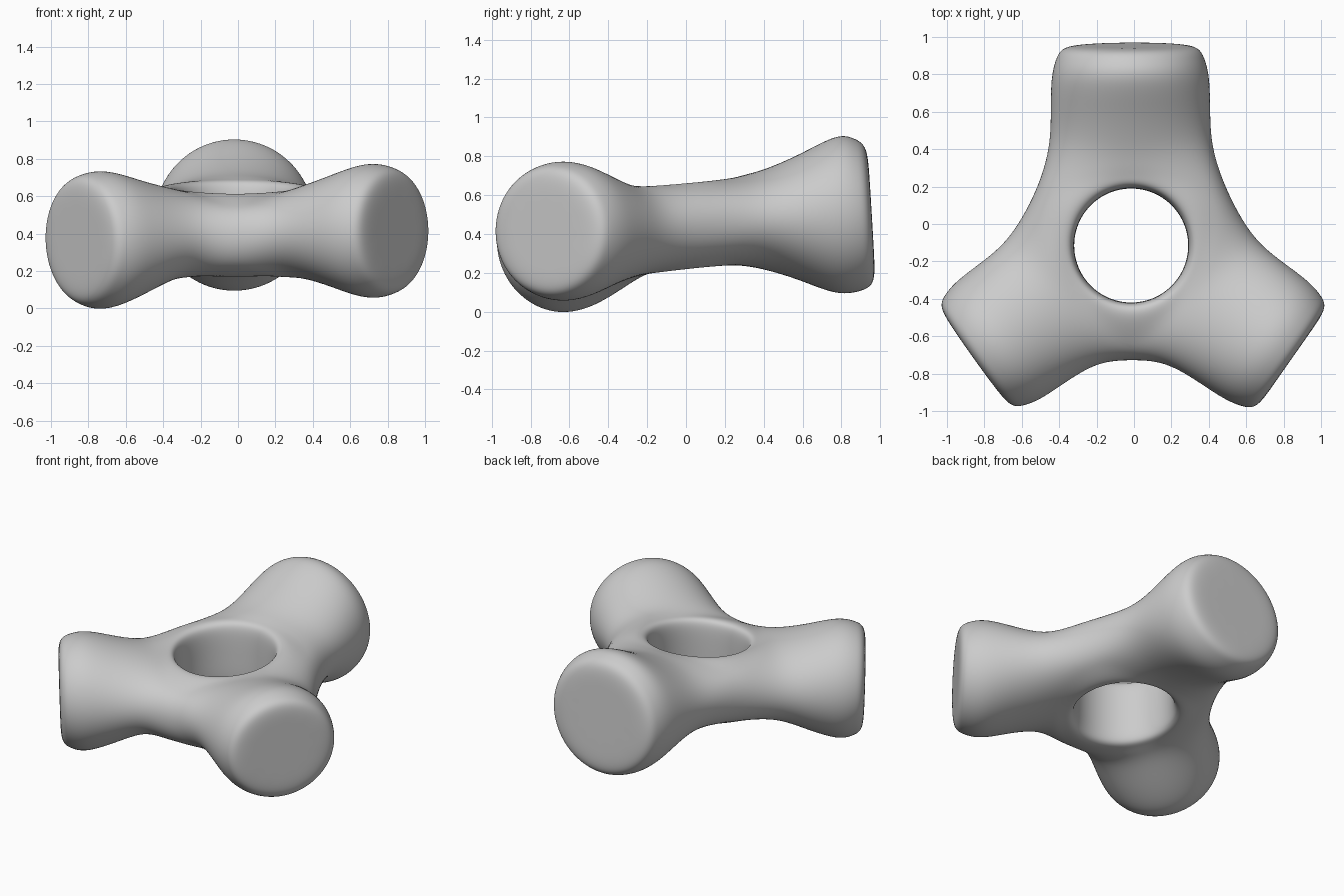
import bpy, bmesh
from math import sin, cos, radians

if "Cube" in bpy.data.objects:
    bpy.data.objects.remove(bpy.data.objects["Cube"])

CX, CY = -0.015, -0.115      # hole centre
K = 1.047                    # makes up for subdivision shrinkage of 12-sided loops
bm = bmesh.new()


def hub_z(y):
    # the hub plane rises gently toward the back
    return 0.44 + 0.1 * y


def polar(r, deg, dz):
    x, y = CX + r * cos(radians(deg)), CY + r * sin(radians(deg))
    return bm.verts.new((x, y, hub_z(y) + dz))


def bridge(a, b, closed=True):
    n = len(a)
    for i in range(n if closed else n - 1):
        j = (i + 1) % n
        bm.faces.new((a[i], a[j], b[j], b[i]))


# Hole: loops from the top surface, over the rim, down the wall, to the underside
def hub_ring(r, dz, crotch_r=None):
    return [polar(crotch_r if crotch_r and j % 4 == 1 else r, 30 * j, dz)
            for j in range(12)]


rings = [hub_ring(0.385, 0.225, 0.42), hub_ring(0.342, 0.22),
         hub_ring(0.319, 0.17), hub_ring(0.319, 0.0), hub_ring(0.319, -0.17),
         hub_ring(0.342, -0.22), hub_ring(0.385, -0.225, 0.42)]
for a, b in zip(rings, rings[1:]):
    bridge(a, b)

# Valleys between neighbouring arms: upper, middle and lower points
crotch = {}
for j, d in ((1, 0.595), (5, 0.59), (9, 0.62)):
    crotch[j] = (polar(d - 0.03, 30 * j, 0.14), polar(d, 30 * j, 0.0),
                 polar(d - 0.03, 30 * j, -0.14))

# Arms: direction, end distance, end tilt, sections (distance, half width, half height, centre z)
arms = [
    (90.3, 1.07, 0.06, [(0.52, 0.43, 0.255, 0.475), (0.71, 0.425, 0.325, 0.487),
                        (0.90, 0.425, 0.42, 0.50)]),
    (215.5, 1.03, -0.03, [(0.50, 0.405, 0.25, 0.40), (0.68, 0.39, 0.315, 0.375),
                          (0.87, 0.39, 0.38, 0.365)]),
    (-35.0, 1.05, 0.0, [(0.50, 0.405, 0.25, 0.41), (0.69, 0.39, 0.305, 0.415),
                        (0.88, 0.39, 0.37, 0.415)]),
]

for n, (deg, end, tilt, sections) in enumerate(arms):
    dx, dy = cos(radians(deg)), sin(radians(deg))

    def point(u, v, z):
        return bm.verts.new((CX + u * dx - v * dy, CY + u * dy + v * dx, z))

    def root(u, v, dz):
        return point(u, v, hub_z(CY + u * dy + v * dx) + dz)

    # Root arch, sharing the valley points with the neighbouring arms
    j = 3 + 4 * n
    lu, lm, ll = crotch[(j + 2) % 12]
    ru, rm, rl = crotch[(j - 2) % 12]
    top = [root(0.40, 0.24, 0.225), root(0.43, 0, 0.24), root(0.40, -0.24, 0.225)]
    low = [root(0.40, -0.24, -0.225), root(0.43, 0, -0.24), root(0.40, 0.24, -0.225)]
    loop = [lm, lu] + top + [ru, rm, rl] + low + [ll]
    order = [(j + s) % 12 for s in (2, 1, 0, -1, -2)]
    bridge([lu] + top + [ru], [rings[0][i] for i in order], False)
    bridge([ll] + low[::-1] + [rl], [rings[-1][i] for i in order], False)

    # Flared shaft, rounded edge and flat end
    w, h, zc = sections[-1][1:]
    loops = [(s, 0.0) for s in sections]
    for u, s in ((end - 0.06, 0.93), (end, 0.84), (end, 0.45)):
        loops.append(((u, w * s, h * s, zc), tilt))
    for (u, w, h, zc), t in loops:
        new = []
        for k in range(12):
            c, s = cos(radians(30 * k)), sin(radians(30 * k))
            dz = h * K * s
            new.append(point(u - t * dz, w * K * c, zc + dz))
        bridge(loop, new)
        loop = new
    bm.faces.new(loop)

bmesh.ops.recalc_face_normals(bm, faces=bm.faces[:])
for f in bm.faces:
    f.smooth = True

mesh = bpy.data.meshes.new("three_arm_connector")
bm.to_mesh(mesh)
bm.free()
body = bpy.data.objects.new("three_arm_connector", mesh)
bpy.context.collection.objects.link(body)
sub = body.modifiers.new("smooth_surface", 'SUBSURF')
sub.levels = 3
sub.render_levels = 3
